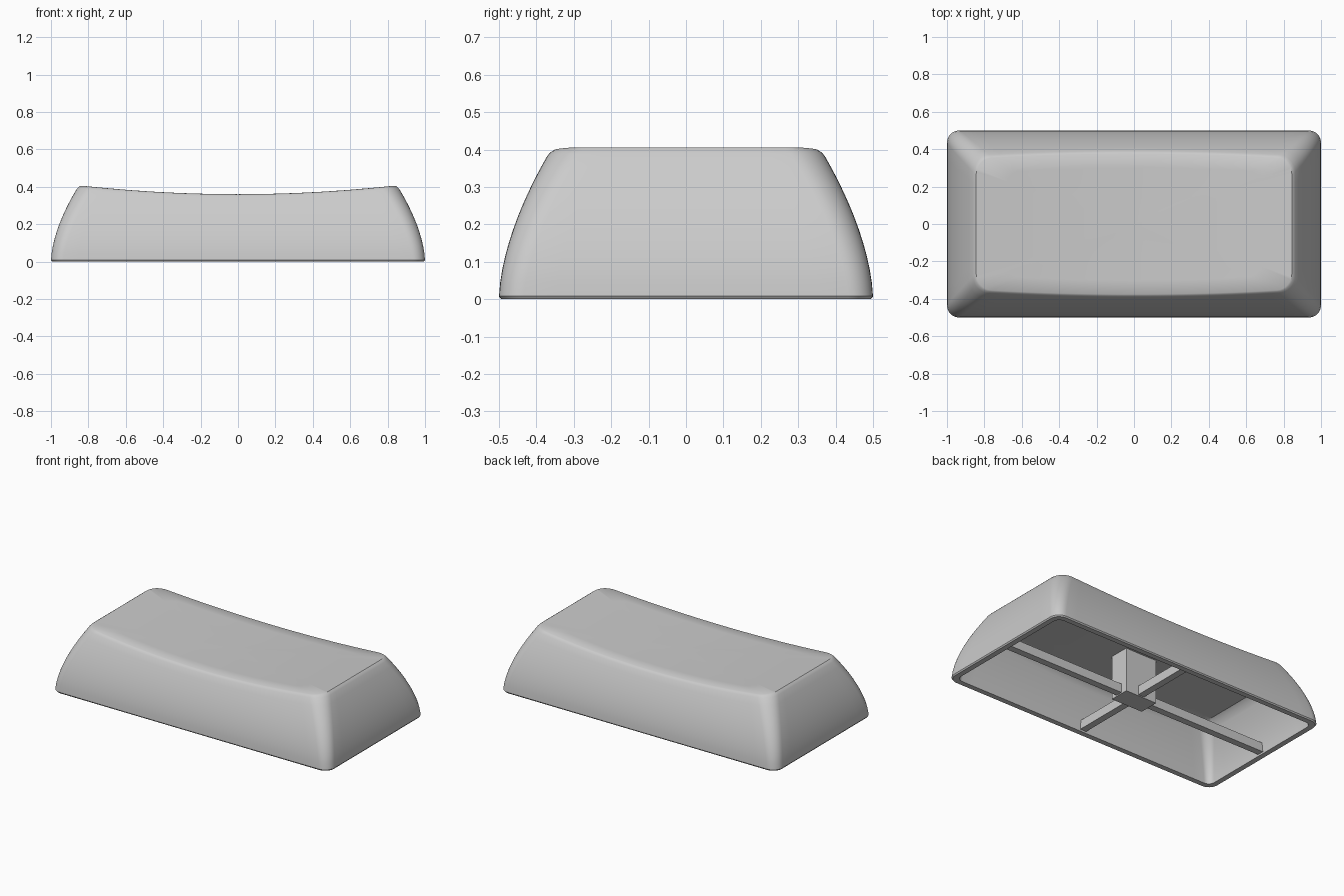
import bpy, bmesh, math
from mathutils import Vector

if "Cube" in bpy.data.objects:
    bpy.data.objects.remove(bpy.data.objects["Cube"])

# Single plastic colour
grey = bpy.data.materials.new("grey plastic")
grey.use_nodes = True
colour = (0.6, 0.6, 0.6, 1)
grey.diffuse_color = colour
grey.node_tree.nodes["Principled BSDF"].inputs["Base Color"].default_value = colour

WALL, ROOF, HEIGHT = 0.04, 0.07, 0.405


def top_height(x):
    """Dished top: low in the middle, high at both ends."""
    return 0.36 + (HEIGHT - 0.36) * min(1, (x / 0.83) ** 2)


def outline():
    """Rounded rectangle as (corner factors, normal) pairs."""
    pts = []
    corners = [(1, 1), (-1, 1), (-1, -1), (1, -1)]
    for i, (cx, cy) in enumerate(corners):
        for j in range(9):
            a = math.radians(90 * (i + j / 8))
            pts.append((cx, cy, math.cos(a), math.sin(a)))
        nx, ny = corners[(i + 1) % 4]
        steps = 24 if i % 2 == 0 else 10
        for j in range(1, steps):
            f = j / steps
            pts.append((cx + (nx - cx) * f, cy + (ny - cy) * f,
                        math.cos(a), math.sin(a)))
    return pts


OUTLINE = outline()


def wall_ring(t, inset=0.0, drop=0.0):
    """Ring on the bulging wall at fraction t of the local height."""
    ring = []
    for kx, ky, nx, ny in OUTLINE:
        z = HEIGHT * t
        for _ in range(5):
            f = max(z, 0) / HEIGHT
            a = 1 - 0.148 * f ** 1.7 - inset
            b = 0.5 - 0.142 * f ** 1.7 - inset
            r = 0.065 + 0.025 * f - inset * 0.6
            x, y = kx * (a - r) + nx * r, ky * (b - r) + ny * r
            z = t * (top_height(x) - drop)
        ring.append(Vector((x, y, z)))
    return ring


def cover_rings(edge, drop):
    """Shrinking rings that follow the dished surface."""
    rings = []
    for s in (1, 0.8, 0.6, 0.4, 0.2):
        rings.append([Vector((p.x * s, p.y * s, top_height(p.x * s) - drop))
                      for p in edge])
    return rings


def finish(name, bm, smooth):
    bmesh.ops.recalc_face_normals(bm, faces=bm.faces)
    mesh = bpy.data.meshes.new(name)
    bm.to_mesh(mesh)
    bm.free()
    mesh.materials.append(grey)
    obj = bpy.data.objects.new(name, mesh)
    bpy.context.collection.objects.link(obj)
    if smooth:
        bpy.ops.object.select_all(action="DESELECT")
        obj.select_set(True)
        bpy.context.view_layer.objects.active = obj
        bpy.ops.object.shade_smooth_by_angle(angle=math.radians(35))
    return obj


# Hollow cap: ceiling, inner wall, rim, outer wall, dished top
STEPS = 10
ceiling = cover_rings(wall_ring(1, WALL + 0.015, ROOF), ROOF)
inner = [wall_ring(0.95 * i / STEPS, WALL, ROOF) for i in range(STEPS + 1)]
outer = [wall_ring(0.02 + 0.94 * i / STEPS) for i in range(STEPS + 1)]
rim = wall_ring(0, 0.006)
shoulder = wall_ring(0.985, 0.003)
top = cover_rings(wall_ring(1, 0.008), 0)
rings = ceiling[::-1] + inner[::-1] + [rim] + outer + [shoulder] + top

bm = bmesh.new()
loops = [[bm.verts.new(p) for p in ring] for ring in rings]
count = len(OUTLINE)
for low, high in zip(loops, loops[1:]):
    for i in range(count):
        j = (i + 1) % count
        bm.faces.new((low[i], low[j], high[j], high[i]))
for loop, z in ((loops[0], top_height(0) - ROOF), (loops[-1], top_height(0))):
    centre = bm.verts.new((0, 0, z))
    for i in range(count):
        bm.faces.new((loop[i], loop[(i + 1) % count], centre))
finish("cap_shell", bm, True)


def box(name, low, high):
    bm = bmesh.new()
    bmesh.ops.create_cube(bm, size=1)
    low, high = Vector(low), Vector(high)
    for v in bm.verts:
        v.co = (low + high) / 2 + v.co * (high - low)
    return finish(name, bm, False)


# Central stem and the cross of ribs that braces it
box("stem", (-0.113, -0.065, 0.005), (0.113, 0.065, 0.31))
for side, word in ((1, "left"), (-1, "right")):
    ends = sorted((0.1 * side, 0.97 * side))
    box(word + "_rib", (ends[0], -0.022, 0.012), (ends[1], 0.022, 0.07))
for side, word in ((1, "back"), (-1, "front")):
    ends = sorted((0.05 * side, 0.475 * side))
    box(word + "_rib", (-0.022, ends[0], 0.012), (0.022, ends[1], 0.07))
